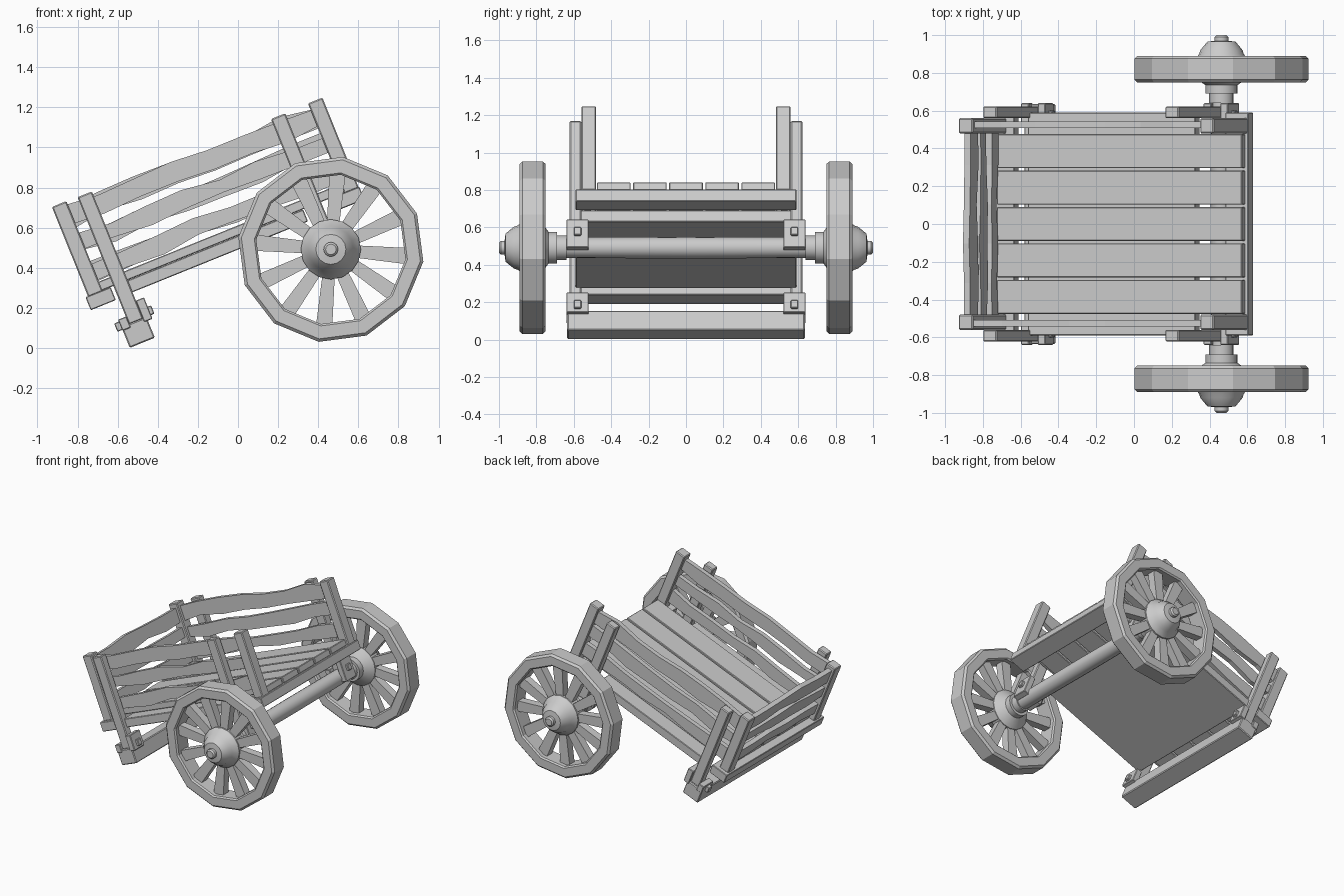
import bpy, bmesh, math, random
from mathutils import Matrix, Vector

if "Cube" in bpy.data.objects:
    bpy.data.objects.remove(bpy.data.objects["Cube"])

random.seed(4)
TILT = Matrix.Rotation(math.radians(-22), 4, 'Y')   # the whole bed leans back
WHEEL = Vector((0.463, 0, 0.492))


def add(name, bm, matrix=Matrix.Identity(4), bevel=0.0):
    bmesh.ops.recalc_face_normals(bm, faces=bm.faces)
    me = bpy.data.meshes.new(name)
    bm.to_mesh(me)
    bm.free()
    ob = bpy.data.objects.new(name, me)
    bpy.context.collection.objects.link(ob)
    ob.matrix_world = matrix
    if bevel:
        m = ob.modifiers.new("bevel", 'BEVEL')
        m.width, m.segments = bevel, 1
    return ob


def box(name, u, y, v, matrix=TILT, bevel=0.004):
    """Box from (min, max) ranges in the tilted frame of the bed."""
    bm = bmesh.new()
    bmesh.ops.create_cube(bm, size=1)
    for p in bm.verts:
        p.co = [(r[0] + r[1]) / 2 + c * (r[1] - r[0]) for r, c in zip((u, y, v), p.co)]
    return add(name, bm, matrix, bevel)


def slat(name, start, end, v, thick, wobble=0.016, n=7):
    """Rough board standing on edge, with uneven top and bottom edges."""
    a, b = Vector(start), Vector(end)
    d = (b - a).normalized()
    side = Vector((-d.y, d.x)) * thick / 2
    bm = bmesh.new()
    rings = []
    for i in range(n + 1):
        p = a.lerp(b, i / n)
        lo = v[0] + random.uniform(-wobble, wobble)
        hi = v[1] + random.uniform(-wobble, wobble)
        rings.append([bm.verts.new((p.x + s * side.x, p.y + s * side.y, z))
                      for s, z in ((-1, lo), (1, lo), (1, hi), (-1, hi))])
    for r, q in zip(rings, rings[1:]):
        for k in range(4):
            bm.faces.new((r[k], r[(k + 1) % 4], q[(k + 1) % 4], q[k]))
    bm.faces.new(rings[0])
    bm.faces.new(rings[-1])
    return add(name, bm, TILT)


def lathe(name, profile, n, matrix, phase=0.0, closed=False):
    """Spin (radius, y) points around the y axis."""
    bm = bmesh.new()
    rings = []
    for r, y in profile:
        rings.append([bm.verts.new((r * math.cos(phase + k * math.tau / n), y,
                                    r * math.sin(phase + k * math.tau / n))) for k in range(n)])
    pairs = list(zip(rings, rings[1:])) + ([(rings[-1], rings[0])] if closed else [])
    for a, b in pairs:
        for k in range(n):
            bm.faces.new((a[k], a[(k + 1) % n], b[(k + 1) % n], b[k]))
    if not closed:
        bm.faces.new(rings[0])
        bm.faces.new(rings[-1])
    return add(name, bm, matrix)


def smooth(ob):
    bpy.ops.object.select_all(action='DESELECT')
    bpy.context.view_layer.objects.active = ob
    ob.select_set(True)
    bpy.ops.object.shade_smooth_by_angle(angle=math.radians(35))


# Bed: cross beams, underside panel, floor planks
box("rear_cross_beam", (-0.61, -0.475), (-0.59, 0.59), (0.45, 0.52))
box("front_cross_beam", (0.73, 0.862), (-0.59, 0.59), (0.45, 0.52))
box("underside_panel", (-0.396, 0.56), (-0.59, 0.59), (0.455, 0.519))
for i in range(5):
    c = (i - 2) * 0.193
    box("floor_plank", (-0.555, 0.845), (c - 0.09, c + 0.09), (0.52, 0.567))

# Prop beam that rests on the ground
box("ground_beam", (-0.5, -0.365), (-0.635, 0.635), (0.203, 0.315), bevel=0.006)

levels = ((0.585, 0.675), (0.735, 0.825), (0.87, 0.975))
for s in (-1, 1):
    def yy(a, b):
        return tuple(sorted((s * a, s * b)))
    # Corner posts and outer stake posts
    for u0 in (-0.597, 0.78):
        box("corner_post", (u0, u0 + 0.078), yy(0.48, 0.56), (0.515, 1.0), bevel=0.006)
    for u0, bottom in ((-0.46, 0.312), (0.58, 0.29)):
        box("stake_post", (u0, u0 + 0.077), yy(0.56, 0.622), (bottom, 0.997), bevel=0.006)
    # Clamp blocks and bolts at the foot of each stake
    for u0, lo in ((-0.385, 0.295), (0.657, 0.25)):
        box("clamp_block", (u0, u0 + 0.045), yy(0.52, 0.64), (lo, 0.41))
        box("bolt_head", (u0 + 0.04, u0 + 0.063), yy(0.56, 0.6), (0.315, 0.36))
        box("clamp_block_back", (u0 - 0.117, u0 - 0.072), yy(0.52, 0.64), (lo, 0.355))
        box("bolt_nut", (u0 - 0.142, u0 - 0.11), yy(0.56, 0.6), (0.3, 0.345))
    # Side slats
    for v in levels:
        slat("side_slat", (-0.56, s * 0.525), (0.82, s * 0.525), v, 0.035)

# Tail slats
for v in levels:
    slat("tail_slat", (-0.56, -0.52), (-0.56, 0.52), v, 0.035, n=5)

# Axle
smooth(lathe("axle", [(0.055, -0.7), (0.058, 0.0), (0.055, 0.7)], 16, Matrix.Translation(WHEEL)))

# Wheels
RIM = [(0.375, 0.76), (0.385, 0.75), (0.45, 0.75), (0.465, 0.765),
       (0.465, 0.875), (0.45, 0.89), (0.385, 0.89), (0.375, 0.88)]
HUB = [(0.065, 0.64), (0.065, 0.69), (0.085, 0.69), (0.085, 0.735), (0.12, 0.76),
       (0.15, 0.785), (0.15, 0.86), (0.118, 0.9), (0.112, 0.92), (0.075, 0.965),
       (0.036, 0.97), (0.036, 0.99), (0.026, 1.0)]
for s in (-1, 1):
    place = Matrix.Translation(WHEEL) @ Matrix.Diagonal((1, s, 1, 1))
    lathe("wheel_rim", RIM, 12, place, math.radians(22.5), True)
    smooth(lathe("wheel_hub", HUB, 16, place))
    for k in range(12):
        turn = Matrix.Rotation(math.radians(5 + 30 * k), 4, 'Y')
        sp = box("spoke", (0.1, 0.385), (0.79, 0.85), (-0.037, 0.037), place @ turn, 0)
        for p in sp.data.vertices:      # spokes widen towards the rim
            p.co.z *= 0.8 if p.co.x < 0.2 else 1.1
